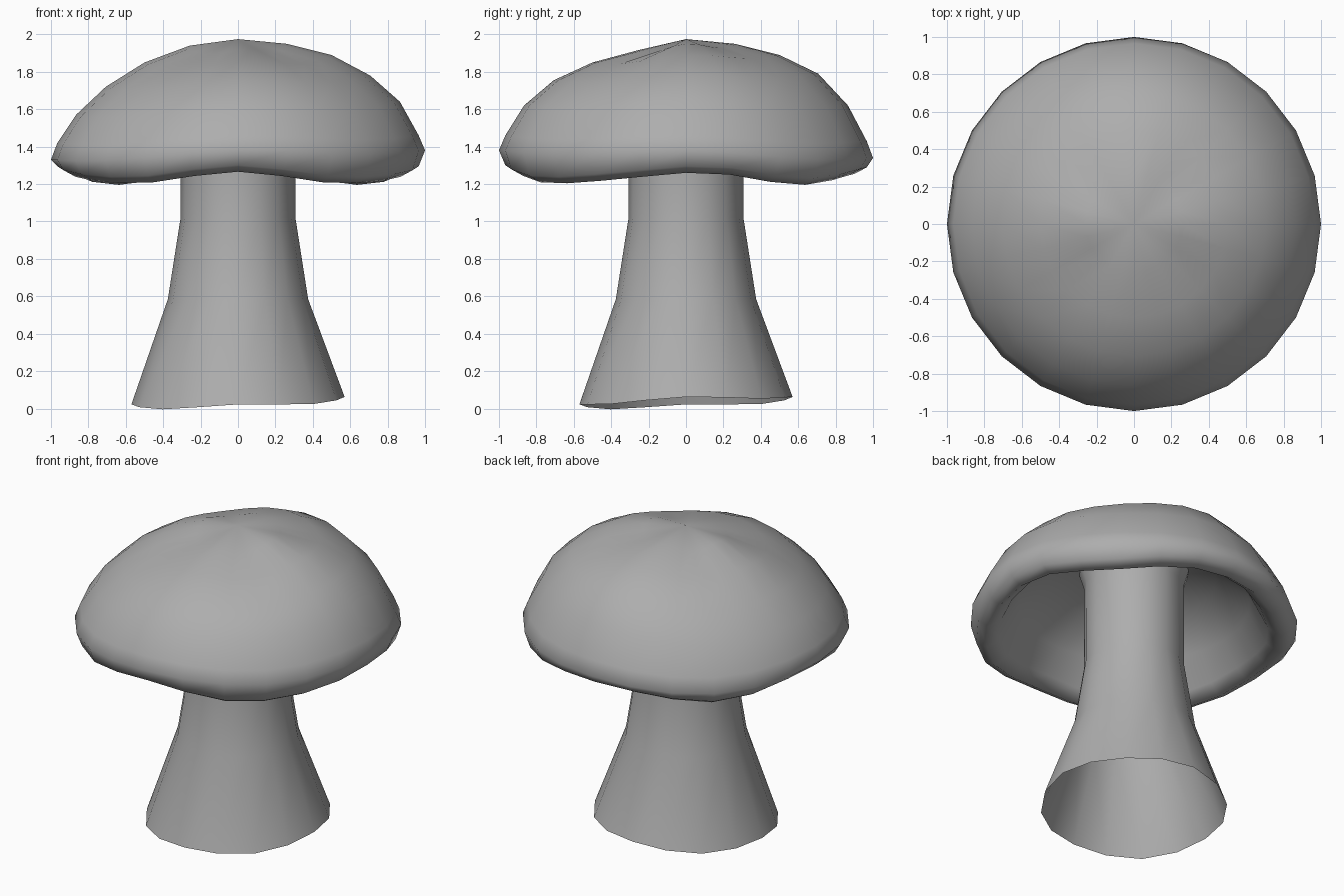
import bpy, bmesh, math
from math import sin, cos, pi

if "Cube" in bpy.data.objects:
    bpy.data.objects.remove(bpy.data.objects["Cube"])

# Mid-grey surface
grey = bpy.data.materials.new("mid_grey")
grey.diffuse_color = (0.42, 0.42, 0.42, 1)
grey.use_nodes = True
grey.node_tree.nodes["Principled BSDF"].inputs["Base Color"].default_value = grey.diffuse_color


def lathe(name, profile, sides, warp):
    """Revolve (radius, z) points; warp(index, angle) gives a height offset."""
    bm = bmesh.new()
    rings = []
    for i, (r, z) in enumerate(profile):
        if r == 0:
            rings.append([bm.verts.new((0, 0, z))] * sides)
            continue
        ring = []
        for k in range(sides):
            a = 2 * pi * k / sides
            ring.append(bm.verts.new((r * cos(a), r * sin(a), z + warp(i, a))))
        rings.append(ring)
    for low, high in zip(rings, rings[1:]):
        for k in range(sides):
            n = (k + 1) % sides
            quad = []
            for v in (low[k], low[n], high[n], high[k]):
                if v not in quad:
                    quad.append(v)
            bm.faces.new(quad)
    mesh = bpy.data.meshes.new(name)
    bm.to_mesh(mesh)
    bm.free()
    for p in mesh.polygons:
        p.use_smooth = True
    mesh.materials.append(grey)
    obj = bpy.data.objects.new(name, mesh)
    bpy.context.collection.objects.link(obj)
    return obj


# Cap: hollow underside and wavy lip, then uneven dome rings
# (radius, then height toward right, back, left, front)
under = [(0, 1.73), (0.26, 1.71), (0.50, 1.63), (0.71, 1.47), (0.82, 1.29),
         (0.90, 1.23), (0.966, 1.265)]
dome = [(1.0, 1.38, 1.34, 1.33, 1.38), (0.966, 1.46, 1.43, 1.42, 1.46),
        (0.866, 1.64, 1.62, 1.57, 1.62), (0.707, 1.78, 1.79, 1.72, 1.755),
        (0.5, 1.89, 1.89, 1.85, 1.85), (0.259, 1.95, 1.95, 1.94, 1.915)]


def cap_warp(i, a):
    # the lip dips and the dome flattens on the diagonals
    if i in (4, 5, 6):
        return 0.03 * cos(4 * a) + 0.006 * sin(7 * a)
    if i >= len(under):
        right, back, left, front = dome[i - len(under)][1:]
        return ((right - left) / 2 * cos(a) + (back - front) / 2 * sin(a)
                + (right + left - back - front) / 4 * cos(2 * a)
                + (right + left + back + front) / 4
                - 0.028 * sin(2 * a) ** 2)
    return 0


lathe("mushroom_cap", under + [(d[0], 0) for d in dome] + [(0, 1.975)], 24, cap_warp)


# Stem: flared open tube with an uneven foot
def stem_warp(i, a):
    return 0.02 * (cos(a) + sin(a)) + 0.009 * cos(4 * a) if i == 0 else 0


lathe("mushroom_stem",
      [(0.57, 0.033), (0.375, 0.585), (0.307, 1.02), (0.305, 1.58), (0.34, 1.70)],
      16, stem_warp)
